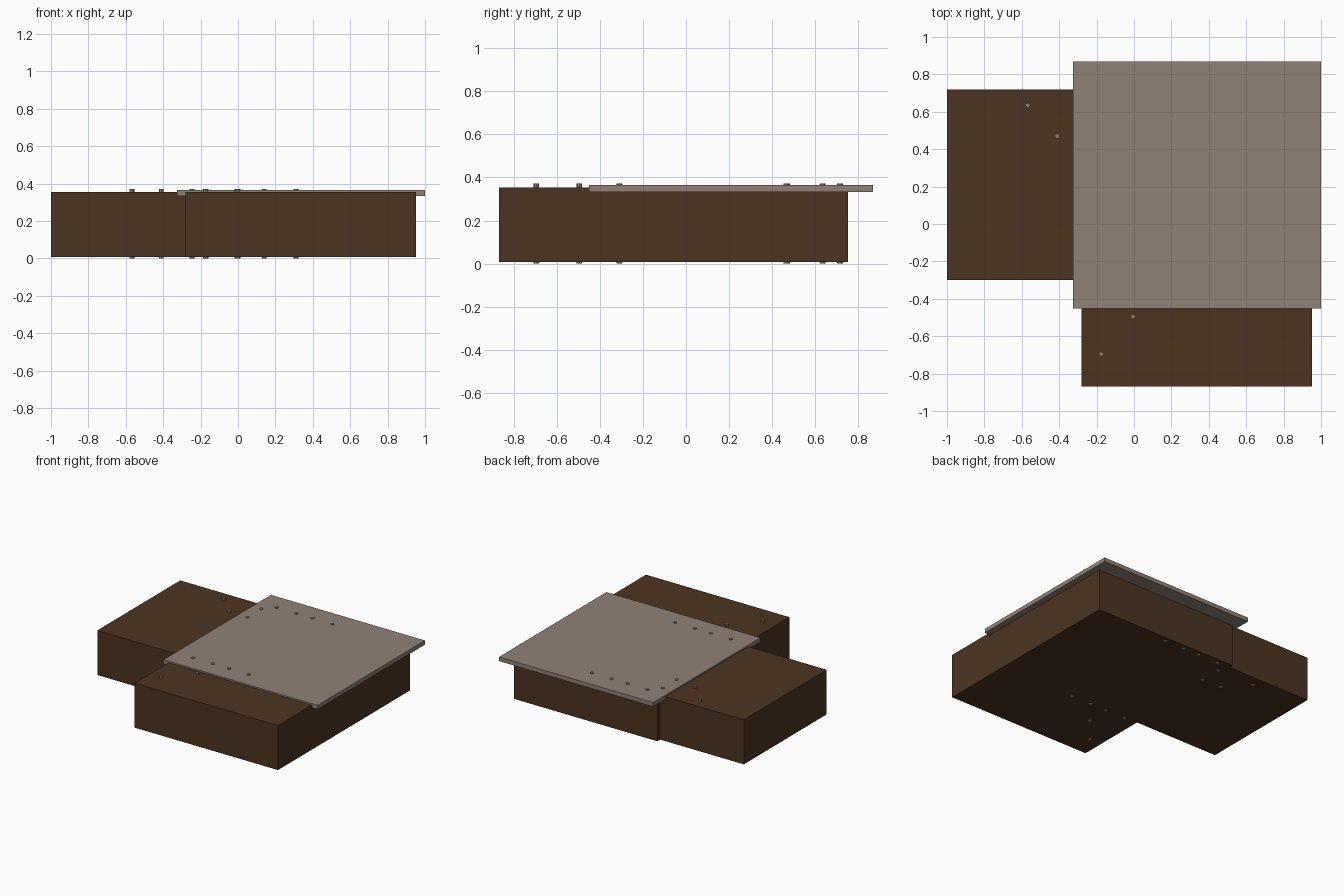
import bpy
import bmesh
from mathutils import Matrix

if "Cube" in bpy.data.objects:
    bpy.data.objects.remove(bpy.data.objects["Cube"])


def material(name, rgb):
    m = bpy.data.materials.new(name)
    m.diffuse_color = (*rgb, 1.0)
    m.use_nodes = True
    m.node_tree.nodes["Principled BSDF"].inputs["Base Color"].default_value = m.diffuse_color
    return m


wood = material("dark brown wood", (0.073, 0.034, 0.0155))
metal = material("warm grey metal", (0.28, 0.222, 0.182))


def add_object(name, bm, mat):
    mesh = bpy.data.meshes.new(name)
    bm.to_mesh(mesh)
    bm.free()
    mesh.materials.append(mat)
    ob = bpy.data.objects.new(name, mesh)
    bpy.context.collection.objects.link(ob)
    return ob


def box(name, lo, hi, mat):
    bm = bmesh.new()
    size = [h - l for l, h in zip(lo, hi)]
    mid = [(h + l) / 2 for l, h in zip(lo, hi)]
    bmesh.ops.create_cube(bm, size=1, matrix=Matrix.Translation(mid) @ Matrix.Diagonal((*size, 1)))
    return add_object(name, bm, mat)


def bolt(name, x, y, z0, z1):
    bm = bmesh.new()
    bmesh.ops.create_cone(bm, cap_ends=True, segments=8, radius1=0.013, radius2=0.013,
                          depth=z1 - z0, matrix=Matrix.Translation((x, y, (z0 + z1) / 2)))
    return add_object(name, bm, metal)


# Two timber beams meeting at a corner
box("long_beam", (-0.28, -0.868, 0.008), (0.952, 0.752, 0.354), wood)
box("side_beam", (-1.0, -0.30, 0.008), (-0.28, 0.718, 0.354), wood)

# Metal plate let into the top of the joint
box("corner_plate", (-0.325, -0.451, 0.333), (1.0, 0.868, 0.365), metal)

# Bolts running right through, with heads showing above and below
spots = [(x, y) for y in (0.715, -0.31) for x in (-0.17, 0.0, 0.14, 0.31)]
spots += [(-0.245, 0.465), (-0.245, 0.635), (-0.41, 0.47), (-0.567, 0.635),
          (-0.005, -0.495), (-0.175, -0.695)]
for i, (x, y) in enumerate(spots):
    bolt(f"bolt_{i + 1}", x, y, 0.0, 0.371)
